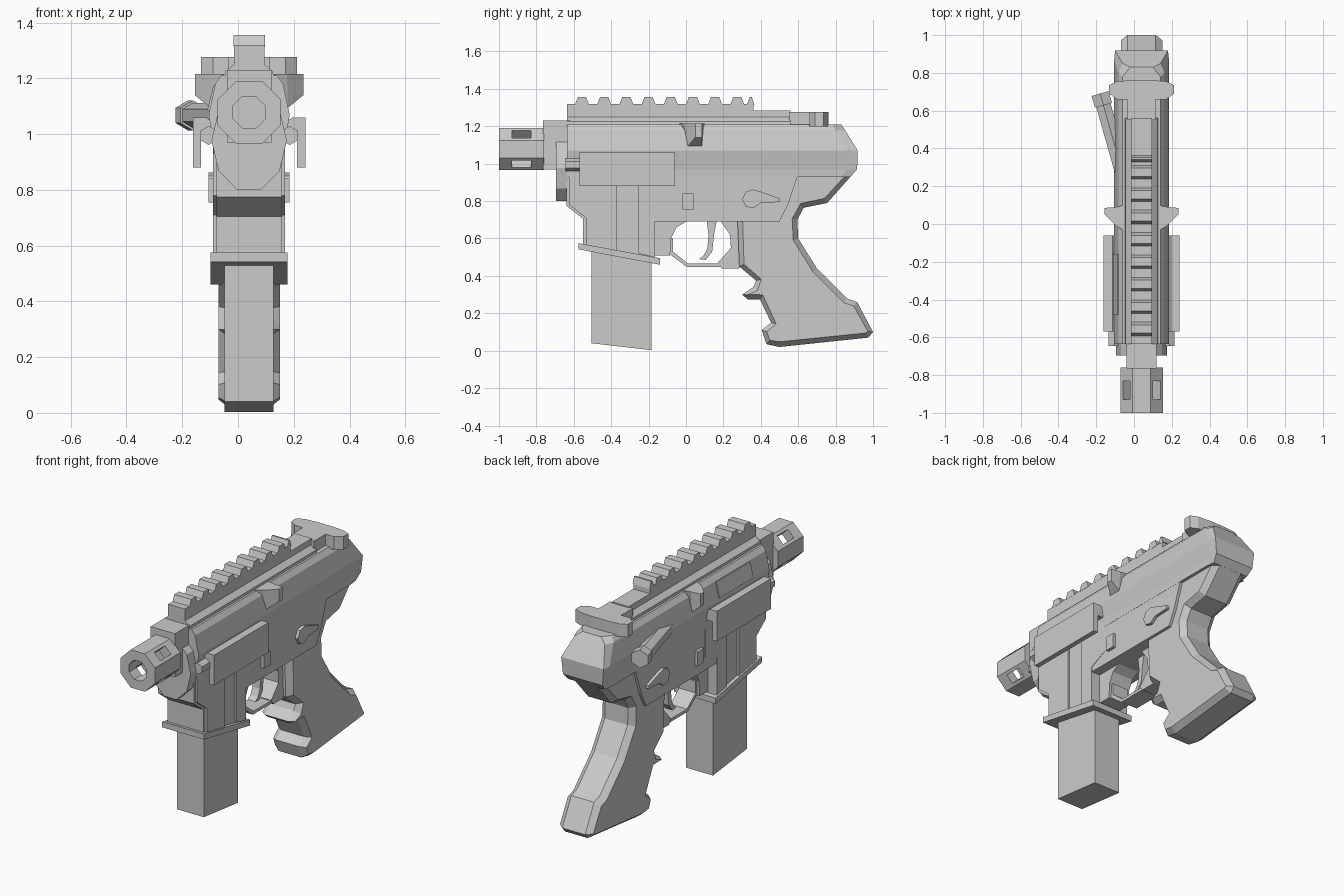
import bpy, bmesh, math
from mathutils import Vector

if "Cube" in bpy.data.objects:
    bpy.data.objects.remove(bpy.data.objects["Cube"])

CX = 0.04  # centre plane of the body


def finish(name, bm):
    bmesh.ops.recalc_face_normals(bm, faces=bm.faces)
    me = bpy.data.meshes.new(name)
    bm.to_mesh(me)
    bm.free()
    ob = bpy.data.objects.new(name, me)
    bpy.context.collection.objects.link(ob)
    return ob


def loft(name, rings):
    bm = bmesh.new()
    loops = [[bm.verts.new(p) for p in r] for r in rings]
    n = len(loops[0])
    for a, b in zip(loops, loops[1:]):
        for i in range(n):
            bm.faces.new((a[i], a[(i + 1) % n], b[(i + 1) % n], b[i]))
    bm.faces.new(loops[0])
    bm.faces.new(loops[-1])
    return finish(name, bm)


def side(name, pts, x0, x1):
    """Profile in (y, z), extruded across x (offsets from the centre plane)."""
    return loft(name, [[(CX + x, y, z) for y, z in pts] for x in (x0, x1)])


def front(name, pts, y0, y1):
    """Profile in (x offset, z), extruded along y."""
    return loft(name, [[(CX + x, y, z) for x, z in pts] for y in (y0, y1)])


def box(name, x0, x1, y0, y1, z0, z1):
    return front(name, [(x0, z0), (x1, z0), (x1, z1), (x0, z1)], y0, y1)


def ngon(n, rx, rz, cz, turn=0.5):
    return [(rx * math.cos(math.tau * (i + turn) / n),
             cz + rz * math.sin(math.tau * (i + turn) / n)) for i in range(n)]


def cut(ob, cutter):
    m = ob.modifiers.new("cut", 'BOOLEAN')
    m.object = cutter
    m.solver = 'EXACT'
    cutter.hide_render = True
    cutter.hide_viewport = True


# upper receiver: horizontal rings (z, half width, rear y, rear half width)
rings = []
for z, w, yb, wb in ((0.93, .128, .88, .12), (0.97, .13, .915, .13), (1.07, .145, .918, .14),
                     (1.18, .122, .85, .10), (1.21, .10, .83, .06)):
    rings.append([(CX - w, -.635, z), (CX + w, -.635, z), (CX + w, yb - .05, z),
                  (CX + wb, yb, z), (CX - wb, yb, z), (CX - w, yb - .05, z)])
loft("upper_receiver", rings)

# lower receiver and magazine well
side("lower_receiver", [(-.2, 1), (-.2, .69), (.5, .69), (.545, .78), (.62, 1)], -.127, .127)
side("magazine_well", [(-.64, 1), (-.64, .775), (-.55, .705), (-.55, .54), (-.165, .49),
                       (-.165, .72), (-.055, .77), (-.055, 1)], -.118, .118)
for s in (-1, 1):
    side("well_front_panel", [(-.625, .97), (-.625, .78), (-.535, .71), (-.535, .55), (-.37, .53),
                              (-.37, .97)], s * .1, s * .129)
    side("well_rear_panel", [(-.255, .97), (-.255, .52), (-.165, .5), (-.165, .72), (-.055, .77),
                             (-.055, .97)], s * .1, s * .129)
side("well_collar", [(-.575, .575), (-.575, .542), (-.14, .46), (-.14, .495)], -.138, .138)
side("magazine", [(-.505, .56), (-.505, .04), (-.185, .003), (-.185, .52)], -.088, .088)

# grip: profile with chamfered sides
grip_pts = [(.275, 1.04), (.275, .70), (.285, .45), (.375, .375), (.36, .34), (.30, .30), (.33, .275),
            (.395, .275), (.455, .15), (.405, .11), (.43, .035), (.5, .02), (.975, .07), (1.0, .1),
            (.915, .26), (.86, .28), (.70, .44), (.60, .60), (.595, .70), (.63, .765), (.755, .79),
            (.915, .97), (.89, 1.04)]
grip = side("grip", grip_pts, -.075, .075)
bm = bmesh.new()
bm.from_mesh(grip.data)
caps = [f for f in bm.faces if len(f.verts) > 4]
bmesh.ops.inset_region(bm, faces=caps, thickness=.028, depth=.035, use_even_offset=False)
bm.to_mesh(grip.data)
bm.free()

# trigger and guard
side("guard_front_web", [(-.17, .72), (-.17, .51), (-.085, .51), (-.08, .60), (-.05, .66), (0, .69),
                         (0, .72)], -.07, .07)
side("guard_bar", [(-.085, .60), (-.085, .515), (.005, .447), (.19, .447), (.19, .465), (.012, .465),
                   (-.07, .53), (-.07, .60)], -.055, .055)
side("guard_rear_web", [(.18, .70), (.235, .62), (.24, .55), (.17, .47), (.19, .44), (.285, .44),
                        (.285, .70)], -.06, .06)
side("trigger", [(.11, .70), (.12, .62), (.115, .55), (.095, .51), (.07, .49), (.105, .485),
                 (.14, .53), (.15, .62), (.165, .70)], -.025, .025)

# front oval collar, gas block, muzzle
front("front_collar", ngon(10, .135, .187, .977, 0), -.695, -.63)
box("gas_block", -.08, .08, -.765, -.62, .97, 1.23)
muzzle = front("muzzle", ngon(8, .122, .122, 1.078), -1, -.76)
cut(muzzle, front("bore_cutter", ngon(8, .062, .062, 1.078), -1.1, -.8))
for a in (45, 135):
    u = Vector((math.cos(math.radians(a)), math.sin(math.radians(a)))) * .2
    v = Vector((-u.y, u.x)) * .14
    pts = [(p.x, p.y + 1.078) for p in (u + v, v - u, -u - v, u - v)]
    cut(muzzle, front("vent_cutter", pts, -.93, -.83))

# top rail with teeth
half = [(.09, 1.19), (.085, 1.225), (.055, 1.25), (.055, 1.285)]
front("rail_base", half + [(-x, z) for x, z in reversed(half)], -.635, .56)
box("rail_top", -.055, .055, -.635, .36, 1.27, 1.32)
for i in range(8):
    y = -.556 + .1186 * i
    side("rail_tooth", [(y - .038, 1.315), (y - .022, 1.356), (y + .022, 1.356), (y + .038, 1.315)],
         -.056, .056)
side("rail_end_tooth", [(.325, 1.315), (.341, 1.356), (.352, 1.356), (.365, 1.315)], -.056, .056)

# charging handle, plan outline lifted in z
plan = [(.075, .55), (.075, .66), (.13, .66), (.172, .69), (.172, .735), (.13, .755), (.05, .762)]
plan += [(-x, y) for x, y in reversed(plan)]
loft("charging_handle", [[(CX + x, y, z) for x, y in plan] for z in (1.2, 1.277)])

for s in (-1, 1):
    # wedge deflectors
    loft("deflector", [[(CX + s * x, y, z) for x, y, z in r] for r in (
        ((.09, -.035, 1.215), (.09, .1, 1.215), (.09, .06, 1.09), (.09, .0, 1.09)),
        ((.135, -.01, 1.215), (.135, .09, 1.215), (.14, .085, 1.095), (.14, .01, 1.095)),
        ((.195, .05, 1.215), (.195, .085, 1.215), (.195, .085, 1.14), (.195, .05, 1.14)))])
    # side plates with hinge rods
    front("side_plate", [(s * x, z) for x, z in ((.12, 1.035), (.155, 1.06), (.202, 1.06), (.202, .88),
                                                 (.172, .88), (.172, .99), (.12, .99))], -.57, -.06)
    front("hinge_rod", [(s * .145 + x, z) for x, z in ngon(6, .034, .034, .995)], -.645, -.3)
    # selector lever and release button
    side("selector", [(.30, .81), (.32, .77), (.36, .762), (.40, .79), (.50, .795), (.50, .815),
                      (.40, .85), (.36, .862), (.32, .85)], s * .1, s * .145)
    box("release_button", *sorted((s * .1, s * .145)), -.02, .04, .755, .84)

# ejection port cover on the left
front("port_cover", [(-.12, 1.085), (-.15, 1.085), (-.128, 1.175), (-.1, 1.175)], -.48, -.16)

# forward assist: angled hexagonal rod on the left
axis = Vector((-.27, .96, 0)).normalized()
across = Vector((axis.y, -axis.x, 0))
root = Vector((-.075, .32, 1.067))


def rod(name, d0, d1, r):
    loft(name, [[root + axis * d + across * x + Vector((0, 0, z)) for x, z in ngon(6, r, r, 0)]
                for d in (d0, d1)])


rod("forward_assist", -.08, .33, .045)
rod("forward_assist_cap", .32, .385, .054)
